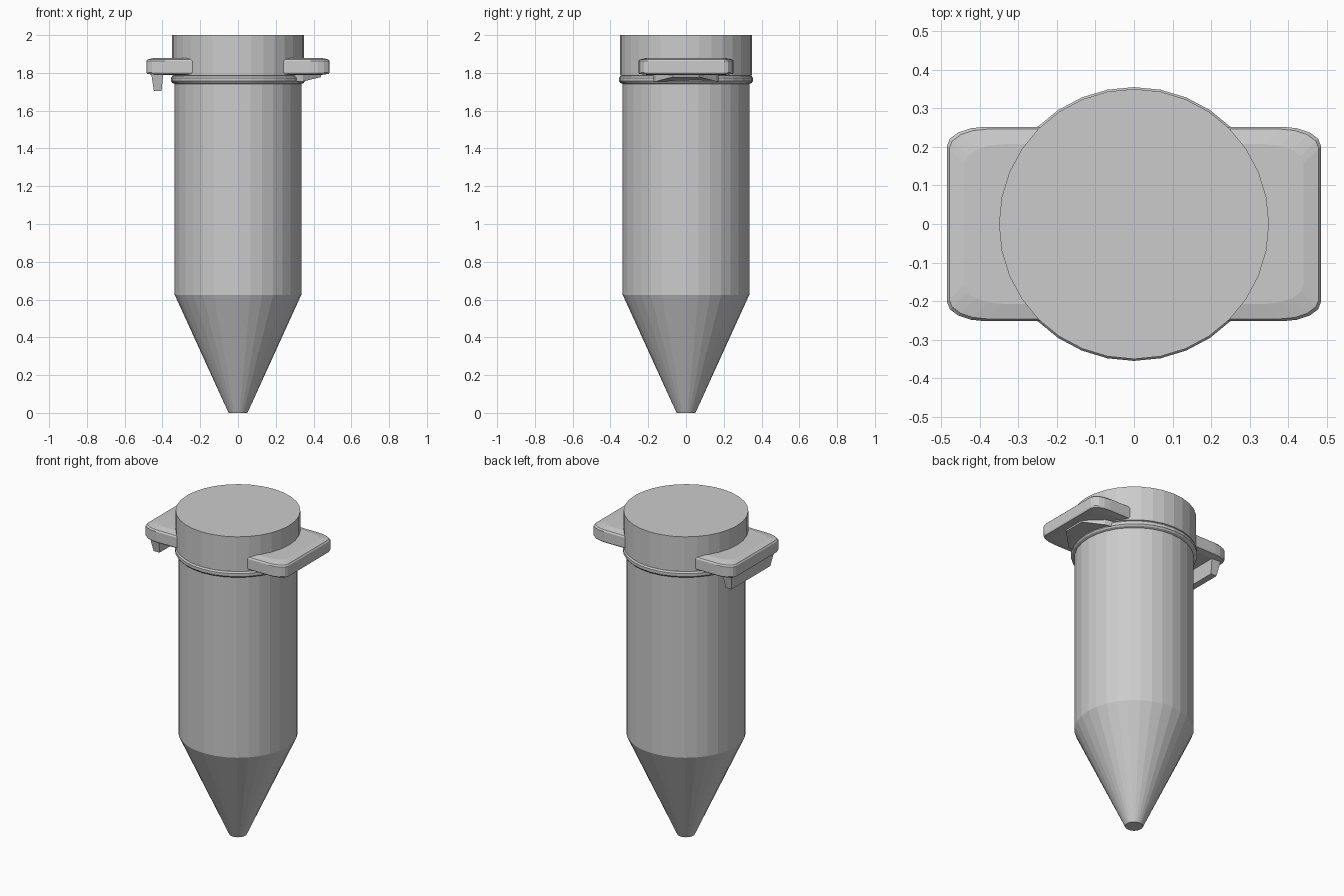
import bpy, bmesh, math

if "Cube" in bpy.data.objects:
    bpy.data.objects.remove(bpy.data.objects["Cube"])

SIDES = 32


def finish(name, bm):
    bmesh.ops.recalc_face_normals(bm, faces=bm.faces[:])
    mesh = bpy.data.meshes.new(name)
    bm.to_mesh(mesh)
    bm.free()
    obj = bpy.data.objects.new(name, mesh)
    bpy.context.collection.objects.link(obj)
    return obj


def loft(name, rings):
    """Skin a list of equal-length closed rings and cap both ends."""
    bm = bmesh.new()
    loops = [[bm.verts.new(p) for p in ring] for ring in rings]
    for a, b in zip(loops, loops[1:]):
        for i in range(len(a)):
            j = (i + 1) % len(a)
            bm.faces.new((a[i], a[j], b[j], b[i]))
    bm.faces.new(loops[0][::-1])
    bm.faces.new(loops[-1])
    return finish(name, bm)


def circle(r, z):
    steps = [2 * math.pi * i / SIDES for i in range(SIDES)]
    return [(r * math.cos(a), r * math.sin(a), z) for a in steps]


def rounded_rect(hx, hy, cx, cy, z, seg=4):
    """Rectangle outline with elliptical corners."""
    ring = []
    for q, (sx, sy) in enumerate([(1, 1), (-1, 1), (-1, -1), (1, -1)]):
        for k in range(seg + 1):
            a = math.pi / 2 * (q + k / seg)
            ring.append((sx * (hx - cx) + cx * math.cos(a),
                         sy * (hy - cy) + cy * math.sin(a), z))
    return ring


def rect(x0, x1, hy, z):
    return [(x0, -hy, z), (x1, -hy, z), (x1, hy, z), (x0, hy, z)]


# Tube with conical tip
loft("tube_body", [circle(0.05, 0), circle(0.335, 0.625), circle(0.335, 1.76)])

# Rolled rim at the tube mouth
loft("tube_rim", [circle(r, z) for r, z in
                  [(0.335, 1.742), (0.348, 1.747), (0.355, 1.756),
                   (0.355, 1.774), (0.348, 1.783), (0.335, 1.787)]])

# Lid
loft("lid", [circle(0.35, 1.785), circle(0.35, 2.0)])

# Plate through the lid that forms both side tabs, with softened edges
loft("lid_tabs", [rounded_rect(0.485 - d, 0.252 - d, 0.1, 0.05, z) for d, z in
                  [(0.04, 1.79), (0.004, 1.795), (0, 1.803),
                   (0, 1.862), (0.006, 1.871), (0.045, 1.88)]])

# Latch hook under the left tab
loft("latch_hook", [rect(-0.445, -0.405, 0.19, 1.703), rect(-0.46, -0.395, 0.21, 1.80)])

# Tapered hinge lug under the right tab
outline = [(0.28, 0.18, 1.752), (0.345, 0.16, 1.755), (0.44, 0.07, 1.778)]
half = outline + [(x, -y, z) for x, y, z in reversed(outline)]
loft("hinge_lug", [half, [(x, y, 1.788) for x, y, z in half]])
